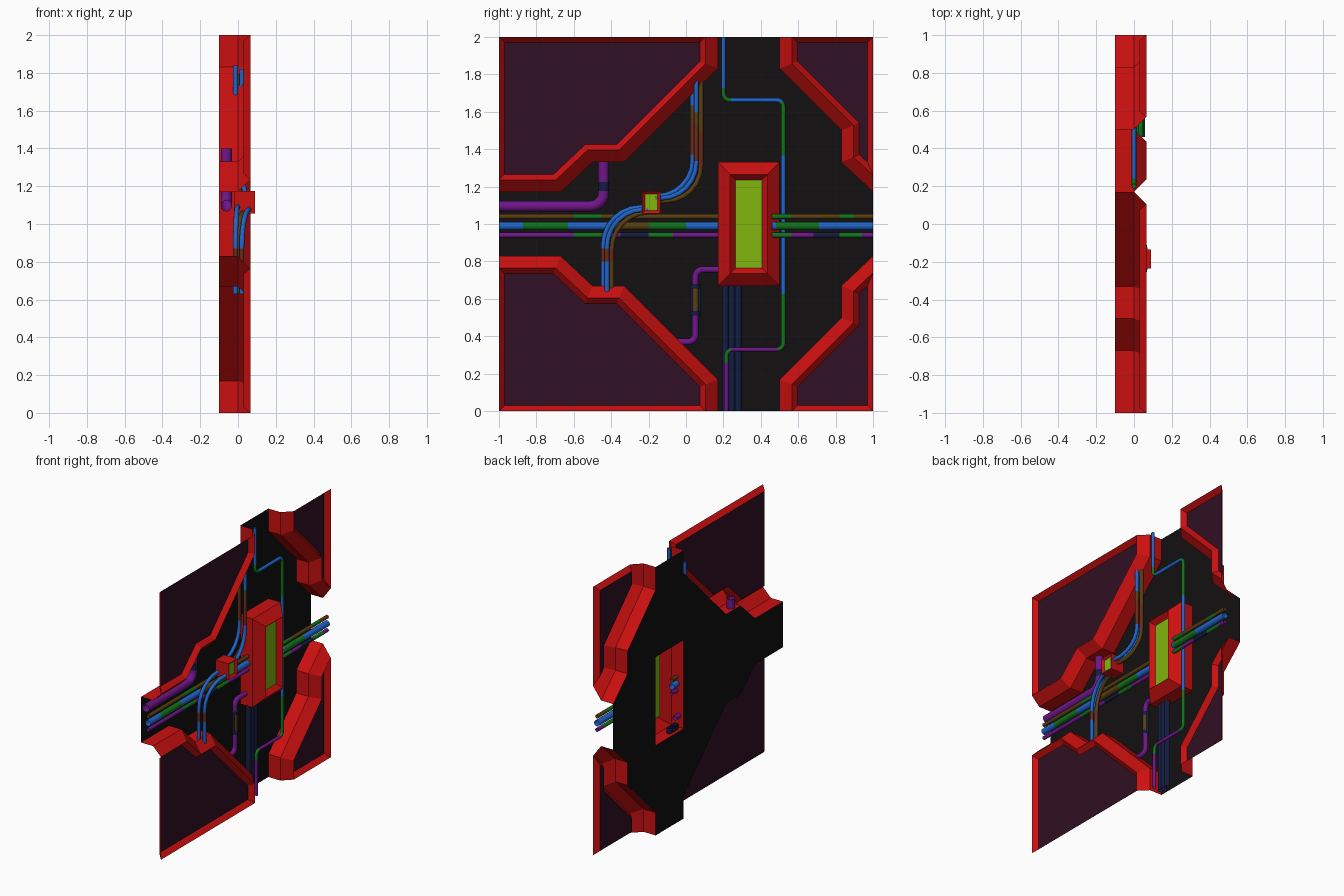
import bpy, bmesh, math
from mathutils import Vector

if "Cube" in bpy.data.objects:
    bpy.data.objects.remove(bpy.data.objects["Cube"])

COLORS = {
    "red": (0.6, 0.005, 0.005), "panel": (0.03, 0.005, 0.017), "black": (0.006, 0.005, 0.005),
    "lime": (0.22, 0.46, 0.004), "blue": (0.015, 0.13, 0.6), "green": (0.006, 0.17, 0.012),
    "brown": (0.1, 0.05, 0.006), "purple": (0.16, 0.008, 0.25), "navy": (0.007, 0.012, 0.05),
    "rust": (0.14, 0.025, 0.01),
}
MATS = {}
for key, c in COLORS.items():
    MATS[key] = bpy.data.materials.new(key)
    MATS[key].diffuse_color = (*c, 1)


def make(name, bm, colors, smooth=False):
    me = bpy.data.meshes.new(name)
    bm.to_mesh(me)
    bm.free()
    ob = bpy.data.objects.new(name, me)
    bpy.context.collection.objects.link(ob)
    for c in colors:
        me.materials.append(MATS[c])
    if smooth:
        bpy.ops.object.select_all(action='DESELECT')
        ob.select_set(True)
        bpy.context.view_layer.objects.active = ob
        bpy.ops.object.shade_smooth_by_angle(angle=math.radians(50))
    return ob


def inset(poly, dists):
    """Move each edge of a counter-clockwise (y, z) polygon inward by its own distance."""
    n, lines, out = len(poly), [], []
    for i in range(n):
        a, b = Vector(poly[i]), Vector(poly[(i + 1) % n])
        d = (b - a).normalized()
        lines.append((a + Vector((-d.y, d.x)) * dists[i], d))
    for i in range(n):
        (p, d), (q, e) = lines[i - 1], lines[i]
        t = (q - p).cross(e) / d.cross(e)
        out.append(tuple(p + d * t))
    return out


def raised_frame(name, poly, open_edges, face, back=-0.1, shoulder=0.0, crest=0.065,
                 bevel=0.065, lip=0.03, floor=0.03):
    """Wall, outer bevel, inner lip and recessed face; open edges have no wall."""
    n = len(poly)
    top = inset(poly, [0 if i in open_edges else bevel for i in range(n)])
    low = inset(top, [lip] * n)
    bm = bmesh.new()
    ring = lambda pts, x: [bm.verts.new((x, y, z)) for y, z in pts]
    rings = [ring(poly, back), ring(poly, shoulder)]
    if bevel:
        rings.append(ring(top, crest))
    rings.append(ring(low, floor))
    for k in range(len(rings) - 1):
        a, b = rings[k], rings[k + 1]
        for i in range(n):
            if i in open_edges and k < len(rings) - 2:
                continue
            j = (i + 1) % n
            bm.faces.new((a[i], a[j], b[j], b[i]))
    bm.faces.new(rings[-1]).material_index = 1
    make(name, bm, ["red", face])


def pipe(name, pts, r, bands, bend=0.05, sides=10):
    """Round tube through points with rounded corners; bands = (end length, colour)."""
    pts = [Vector(p) for p in pts]
    path = [pts[0]]
    for a, p, b in zip(pts, pts[1:], pts[2:]):
        din, dout = (p - a).normalized(), (b - p).normalized()
        for k in range(7):
            t = k / 6 * math.pi / 2
            path.append(p - din * bend + din * bend * math.sin(t) + dout * bend * (1 - math.cos(t)))
    path.append(pts[-1])
    # split the path where the colour changes
    fine, cols, run, ends = [path[0]], [], 0.0, list(bands)
    for a, b in zip(path, path[1:]):
        L = (b - a).length
        while len(ends) > 1 and ends[0][0] < run + L:
            if ends[0][0] > run + 1e-5:
                fine.append(a.lerp(b, (ends[0][0] - run) / L))
                cols.append(ends[0][1])
            ends.pop(0)
        fine.append(b)
        cols.append(ends[0][1])
        run += L
    names = sorted(set(cols))
    bm = bmesh.new()
    prev = None
    for i, p in enumerate(fine):
        t = (fine[min(i + 1, len(fine) - 1)] - fine[max(i - 1, 0)]).normalized()
        u = Vector((1, 0, 0))
        u = (u - t * u.dot(t)).normalized()
        v = t.cross(u)
        cur = [bm.verts.new(p + (u * math.cos(s) + v * math.sin(s)) * r)
               for s in (2 * math.pi * k / sides for k in range(sides))]
        if prev:
            for k in range(sides):
                f = bm.faces.new((prev[k], prev[(k + 1) % sides], cur[(k + 1) % sides], cur[k]))
                f.material_index = names.index(cols[i - 1])
        prev = cur
    make(name, bm, names, True)


# Corner panels
left = [(-1, 1.17), (-0.67, 1.17), (-0.5, 1.33), (-0.33, 1.33), (0.17, 1.83), (0.17, 2)]
right = [(0.5, 2), (0.5, 1.83), (0.83, 1.5), (0.83, 1.33), (1, 1.17)]
for side, edge, corner in (("left", left, (-1, 2)), ("right", right, (1, 2))):
    low = [(y, 2 - z) for y, z in reversed(edge)]
    raised_frame("upper_panel_" + side, edge + [corner], (len(edge) - 1, len(edge)), "panel")
    raised_frame("lower_panel_" + side, low + [(corner[0], 0)], (len(edge) - 1, len(edge)), "panel")

# Central box and small junction box
box = [(0.17, 0.67), (0.5, 0.67), (0.5, 1.33), (0.17, 1.33)]
raised_frame("central_box", box, (), "lime")
raised_frame("junction_box", [(-0.235, 1.055), (-0.135, 1.055), (-0.135, 1.175), (-0.235, 1.175)],
             (), "lime", back=-0.02, shoulder=0.09, bevel=0, lip=0.016, floor=0.075)

# Back plate with an opening behind the central box
bm = bmesh.new()
outline = left + right + [(y, 2 - z) for y, z in reversed(left + right)]
for loop in (outline, box):
    vs = [bm.verts.new((-0.1, y, z)) for y, z in loop]
    for i in range(len(vs)):
        bm.edges.new((vs[i - 1], vs[i]))
bmesh.ops.triangle_fill(bm, use_beauty=True, edges=bm.edges[:], normal=(1, 0, 0))
for f in bm.faces:
    f.normal_update()
    if f.normal.x < 0:
        f.normal_flip()
make("back_plate", bm, ["black"])

# Horizontal pipe runs, either side of the central box
runs = [
    ("top", 1.04, 0.014, [(.4, "brown"), (.55, "green"), (9, "brown")],
     [(.1, "green"), (.36, "brown"), (.44, "green"), (9, "brown")]),
    ("middle", 0.99, 0.023, [(.13, "blue"), (.37, "green"), (.6, "blue"), (.8, "brown"), (1, "green"), (9, "blue")],
     [(.02, "blue"), (.25, "green"), (9, "blue")]),
    ("bottom", 0.94, 0.014, [(.4, "purple"), (.55, "green"), (.65, "purple"), (.8, "navy"), (.93, "green"), (9, "purple")],
     [(.1, "green"), (.22, "purple"), (.36, "navy"), (.48, "green"), (9, "purple")]),
]
for tag, z, r, lb, rb in runs:
    pipe(f"left_pipe_{tag}", [(-0.042, -1, z), (-0.042, 0.23, z)], r, lb)
    pipe(f"right_pipe_{tag}", [(0.035, 0.46, z), (0.035, 1, z)], r, rb)

# Curved cables through the junction box
for i, (col, x0, x1, dy) in enumerate([("blue", -0.013, 0.0, 0), ("blue", 0.02, 0.065, 0.02),
                                       ("brown", 0.0, 0.03, 0.045)]):
    pipe(f"lower_cable_{i}", [(x0, -0.442 + dy, 0.63), (x0, -0.442 + dy, 1.09 - dy * 0.6),
                              (x1, -0.2, 1.09 - dy * 0.6)], 0.013,
         [(.17, col), (.24, "rust"), (9, col)], 0.2)
    pipe(f"upper_cable_{i}", [(x1, -0.165, 1.15 - dy * 0.6), (x0, 0.035 + dy, 1.15 - dy * 0.6),
                              (x0, 0.035 + dy, 1.84 - dy)], 0.013,
         [(.34, col), (.53, "rust"), (.6, "brown"), (9, col)], 0.19)

# Thick bent pipe on the left
pipe("thick_pipe", [(-0.062, -1, 1.095), (-0.062, -0.44, 1.095), (-0.062, -0.44, 1.4)], 0.029,
     [(.61, "purple"), (.66, "navy"), (9, "purple")], 0.07, 12)

# Bent pipe with clamp below the box
pipe("bent_pipe", [(-0.06, 0.22, 0.757), (-0.06, 0.05, 0.757), (-0.06, 0.05, 0.37), (-0.06, -0.09, 0.37)],
     0.018, [(.23, "purple"), (.37, "brown"), (9, "purple")], 0.04)
for y in (0.03, 0.072):
    pipe("clamp_rod", [(-0.06, y, 0.51), (-0.06, y, 0.68)], 0.009, [(9, "navy")])
for z in (0.51, 0.655):
    pipe("clamp_ring", [(-0.06, 0.05, z), (-0.06, 0.05, z + 0.025)], 0.025, [(9, "navy")])

# Dark vertical conduits below the box
for y in (0.21, 0.245, 0.28):
    pipe("conduit", [(-0.06, y, 0), (-0.06, y, 0.71)], 0.019, [(9, "navy")])

# Thin line looping around the right of the box
pipe("loop_pipe", [(0, 0.215, 0), (0, 0.215, 0.33), (0, 0.52, 0.33), (0, 0.52, 1.662),
                   (0, 0.2, 1.662), (0, 0.2, 2)], 0.012,
     [(.26, "purple"), (.34, "green"), (.59, "purple"), (.9, "green"), (1.64, "blue"),
      (1.93, "green"), (2.2, "blue"), (2.29, "green"), (9, "blue")], 0.035)

for m in bpy.data.materials:
    if m.users and not m.is_grease_pencil:
        m.use_nodes = True
        m.node_tree.nodes["Principled BSDF"].inputs["Base Color"].default_value = m.diffuse_color
